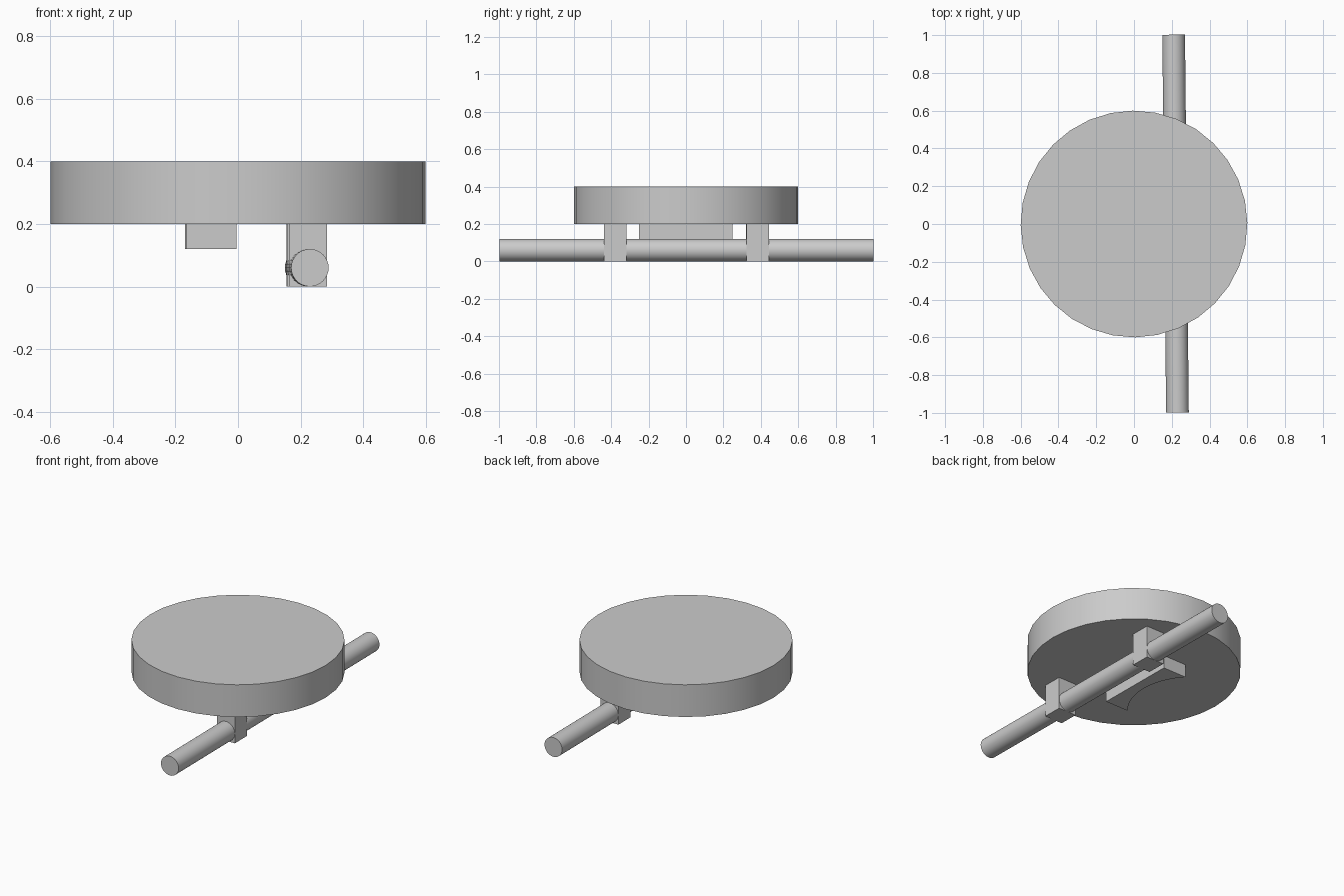
import bpy
import bmesh
from math import radians, sin, cos, asin
from mathutils import Matrix

cube = bpy.data.objects.get("Cube")
if cube:
    bpy.data.objects.remove(cube)

TURN = Matrix.Rotation(0.01, 4, 'Z')  # the whole assembly sits slightly turned

grey = bpy.data.materials.new("light_grey")
grey.use_nodes = True
grey.diffuse_color = (0.6, 0.6, 0.6, 1)
grey.node_tree.nodes["Principled BSDF"].inputs["Base Color"].default_value = (0.6, 0.6, 0.6, 1)


def finish(name, bm, smooth=False):
    bmesh.ops.recalc_face_normals(bm, faces=bm.faces)
    bm.transform(TURN)
    mesh = bpy.data.meshes.new(name)
    bm.to_mesh(mesh)
    bm.free()
    mesh.materials.append(grey)
    obj = bpy.data.objects.new(name, mesh)
    bpy.context.collection.objects.link(obj)
    if smooth:
        bpy.ops.object.select_all(action='DESELECT')
        obj.select_set(True)
        bpy.context.view_layer.objects.active = obj
        bpy.ops.object.shade_smooth_by_angle(angle=radians(35))
    return obj


def cylinder(name, radius, depth, sides, placement):
    bm = bmesh.new()
    bmesh.ops.create_cone(bm, cap_ends=True, segments=sides, radius1=radius,
                          radius2=radius, depth=depth, matrix=placement)
    return finish(name, bm, smooth=True)


def box(name, size, centre):
    bm = bmesh.new()
    bmesh.ops.create_cube(bm, size=1, matrix=Matrix.Translation(centre) @ Matrix.Diagonal((*size, 1)))
    return finish(name, bm)


# Round top and the rod running beneath it
cylinder("round_top", 0.6, 0.2, 32, Matrix.Translation((0, 0, 0.3)))
cylinder("rod", 0.06, 2.0, 32,
         Matrix.Translation((0.22, 0, 0.06)) @ Matrix.Rotation(radians(90), 4, 'X'))

# Two brackets holding the rod
for name, side in (("front_bracket", -1), ("back_bracket", 1)):
    box(name, (0.121, 0.12, 0.2), (0.22, side * 0.38, 0.1))

# Block with a concave arc cut into one long side
half, back, outer, sag = 0.25, -0.0075, -0.167, 0.095
radius = (half ** 2 + sag ** 2) / (2 * sag)
centre_x = outer + sag - radius
spread = asin(half / radius)
steps = 16
outline = [(back, -half), (back, half)]
for i in range(steps + 1):
    a = spread * (1 - 2 * i / steps)
    outline.append((centre_x + radius * cos(a), radius * sin(a)))
bm = bmesh.new()
face = bm.faces.new([bm.verts.new((x, y, 0.12)) for x, y in outline])
top = bmesh.ops.extrude_face_region(bm, geom=[face])["geom"]
bmesh.ops.translate(bm, vec=(0, 0, 0.08), verts=[v for v in top if isinstance(v, bmesh.types.BMVert)])
finish("curved_block", bm, smooth=True)
